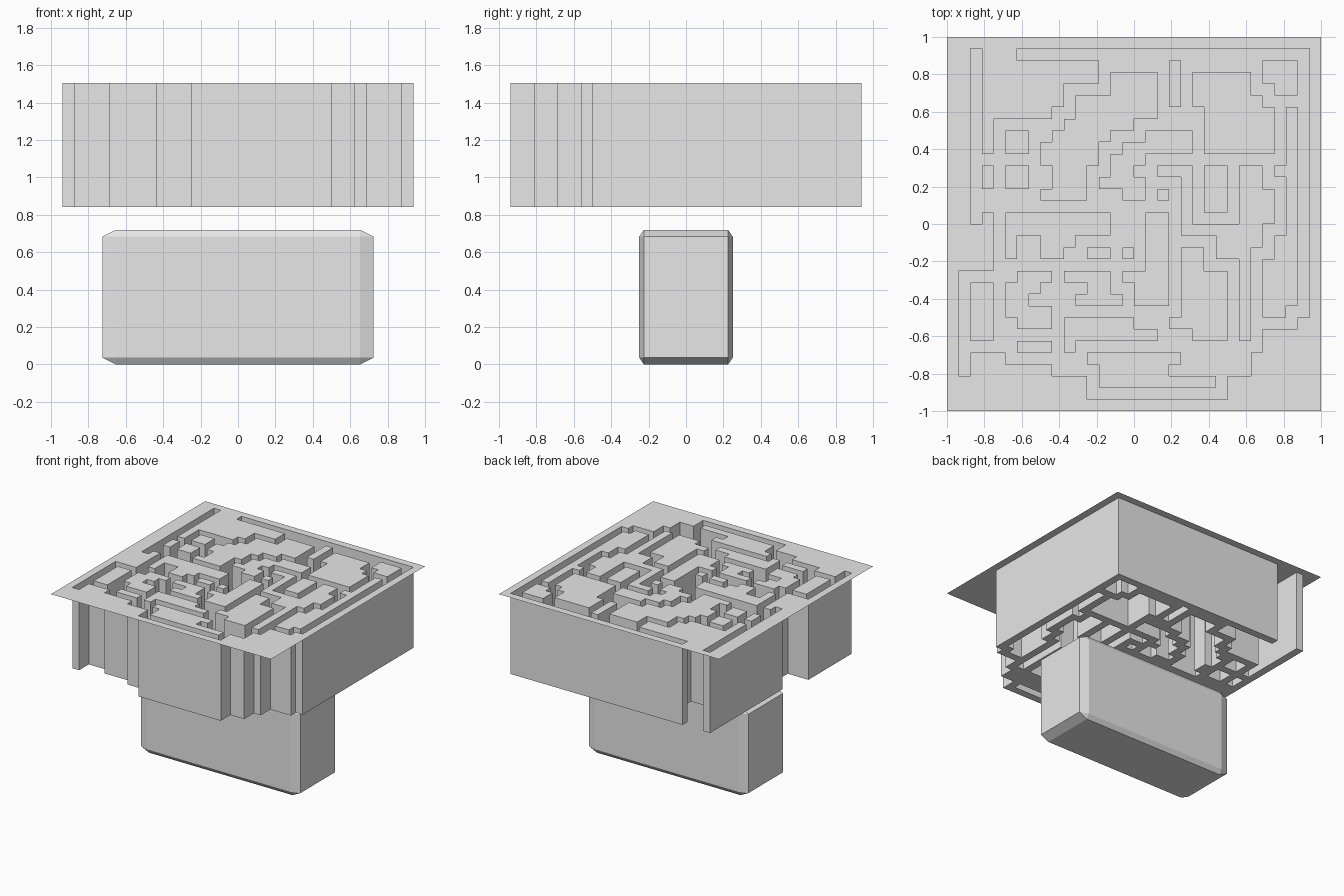
import bpy, bmesh

if "Cube" in bpy.data.objects:
    bpy.data.objects.remove(bpy.data.objects["Cube"])

N, CELL = 32, 2 / 32          # maze grid
TOP, FLOOR = 1.505, 0.842     # slab level and groove floor level

grey = bpy.data.materials.new("plain_grey")
grey.diffuse_color = (0.8, 0.8, 0.8, 1)
grey.use_nodes = True
grey.node_tree.nodes["Principled BSDF"].inputs["Base Color"].default_value = grey.diffuse_color

sunk = [[False] * N for _ in range(N)]   # sunk[row][column]


def toggle(*corners):
    """Flip the cells in a right-angled outline, given by every second corner
    (column, row from the back); each corner is left along x first."""
    for i, (x, y) in enumerate(corners):
        nx, ny = corners[(i + 1) % len(corners)]
        for r in range(min(y, ny), max(y, ny)):
            for c in range(nx, N):
                sunk[r][c] = not sunk[r][c]


# outer outline of the sunken passages
toggle((2, 1), (3, 10), (4, 7), (9, 6), (10, 4), (13, 2), (6, 1), (31, 24),
       (30, 25), (27, 27), (26, 29), (24, 31), (12, 29), (9, 28), (5, 27),
       (2, 29), (1, 20), (4, 15), (3, 16))
# raised islands, back right
toggle((27, 2), (30, 5), (28, 4))
toggle((29, 6), (30, 23), (29, 24), (27, 19), (28, 17), (29, 12), (28, 11))
toggle((21, 3), (26, 5), (27, 6), (28, 10), (22, 6))
# raised islands, back left and centre
toggle((14, 3), (18, 7), (16, 8), (14, 9), (13, 11), (12, 14), (8, 13),
       (9, 11), (8, 9), (9, 8), (10, 7), (11, 5))
toggle((17, 8), (21, 10), (17, 11), (16, 12), (17, 14), (15, 13), (13, 12),
       (14, 10), (15, 9))
toggle((18, 11), (21, 16), (25, 11), (27, 13), (28, 16), (27, 18), (26, 26),
       (25, 19), (23, 17), (20, 12))
toggle((17, 15), (19, 23), (16, 21), (15, 20))
# raised islands, front
toggle((20, 18), (22, 20), (24, 26), (21, 25), (19, 24))
toggle((12, 27), (20, 28), (19, 29), (23, 30), (13, 28))
toggle((10, 24), (16, 25), (18, 26), (11, 27))
toggle((6, 20), (9, 21), (8, 22), (7, 23), (9, 25), (6, 24), (5, 21))
toggle((10, 20), (14, 22), (15, 23), (11, 22), (12, 21))
toggle((5, 15), (14, 17), (11, 18), (10, 19), (8, 17), (6, 19))
# small rectangular islands
for a, b in [((19, 2), (20, 6)), ((22, 11), (24, 15)), ((2, 21), (4, 26)),
             ((5, 8), (7, 10)), ((5, 11), (7, 13)), ((3, 11), (4, 13)),
             ((6, 26), (9, 27)), ((18, 13), (19, 14)), ((12, 18), (14, 19)),
             ((15, 18), (16, 19))]:
    toggle(a, b)

# maze slab: one thin surface of tops, floors and the walls between them
bm = bmesh.new()
cache = {}


def vert(c, r, z):
    key = (c, r, z)
    if key not in cache:
        cache[key] = bm.verts.new((-1 + c * CELL, 1 - r * CELL, z))
    return cache[key]


def wall(p, q):
    bm.faces.new([vert(*p, TOP), vert(*q, TOP), vert(*q, FLOOR), vert(*p, FLOOR)])


for r in range(N):
    for c in range(N):
        z = FLOOR if sunk[r][c] else TOP
        bm.faces.new([vert(c, r, z), vert(c, r + 1, z),
                      vert(c + 1, r + 1, z), vert(c + 1, r, z)])
        if c + 1 < N and sunk[r][c] != sunk[r][c + 1]:
            wall((c + 1, r), (c + 1, r + 1))
        if r + 1 < N and sunk[r][c] != sunk[r + 1][c]:
            wall((c, r + 1), (c + 1, r + 1))
bmesh.ops.recalc_face_normals(bm, faces=bm.faces)
bm.normal_update()
# the slab faces up
if sum(f.normal.z for f in bm.faces) < 0:
    bmesh.ops.reverse_faces(bm, faces=bm.faces)
bmesh.ops.dissolve_limit(bm, angle_limit=0.01, verts=bm.verts, edges=bm.edges)
mesh = bpy.data.meshes.new("maze_slab")
bm.to_mesh(mesh)
bm.free()
slab = bpy.data.objects.new("maze_slab", mesh)
bpy.context.collection.objects.link(slab)
slab.data.materials.append(grey)

# bevelled block underneath
bpy.ops.mesh.primitive_cube_add(size=2, location=(0, 0, 0.36))
block = bpy.context.object
block.name = "base_block"
block.scale = (0.725, 0.25, 0.36)
bevel = block.modifiers.new("chamfer", 'BEVEL')
bevel.width, bevel.segments = 0.1, 1
block.data.materials.append(grey)
bpy.ops.object.transform_apply(location=False, rotation=False, scale=False)
